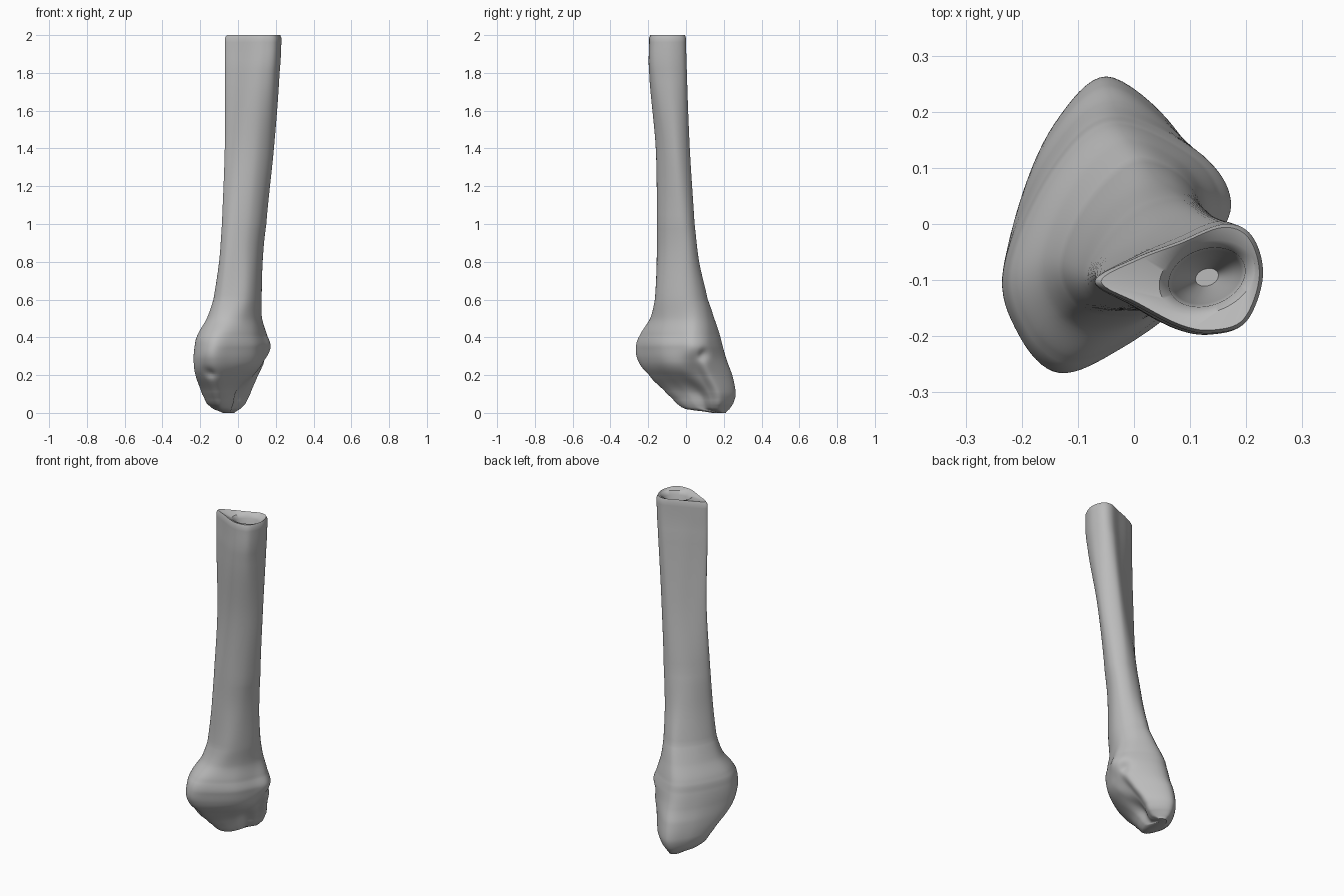
import bpy, bmesh, math
from mathutils import Vector

if "Cube" in bpy.data.objects:
    bpy.data.objects.remove(bpy.data.objects["Cube"])

AROUND = 80

# Height, then left, right, front and back limits (hundredths of a unit)
LIMITS = [
    (0, -8, -2, 14, 21), (2, -13, 1, 0, 23), (5, -16.5, 4, -5, 25), (10, -19, 6.5, -10, 26.3),
    (20, -22.5, 10.5, -20, 24.5), (28, -23.5, 15, -25.5, 21.5), (35, -23, 17.3, -26.5, 19.5),
    (41, -21.5, 15.5, -24.5, 18), (50, -16.5, 13, -19, 15), (60, -13, 12.5, -16.5, 11.5),
    (80, -10, 13, -15.5, 7), (100, -8.5, 15, -15.5, 4.5), (140, -7, 19, -16, 2),
    (180, -7, 22, -19.5, 0.5), (198.5, -7, 23, -19.5, 0),
]

# Cross-section outlines at several heights, running left, front, right, back
OUTLINES = [
    (10, [(-19, 6), (-17, -3), (-12, -10), (-6, -7), (-2, 0), (-1, 7), (4, 12), (6, 18), (-5, 26), (-14, 18)]),
    (22, [(-22, -5), (-20, -15), (-13, -22), (-4, -18), (5, -10), (9, -2), (9, 6), (10, 13), (-4, 24), (-15, 14)]),
    (35, [(-23, -8), (-20, -20), (-13, -26), (-3, -22), (8, -14), (14, -4), (17, 4), (12, 12), (-4, 19), (-15, 10)]),
    (60, [(-13, -7), (-10, -14), (-3, -16), (4, -15), (9, -10), (12, -2), (11, 5), (6, 10), (-1, 11), (-9, 3)]),
    (90, [(-9, -9), (-6, -14), (0, -15), (6, -14), (11, -10), (14, -3), (13, 2), (8, 5), (1, 4), (-5, -1)]),
    (140, [(-7, -9), (-3, -13), (3, -16), (10, -16), (16, -12), (19, -6), (17, -1), (12, 2), (6, 0), (0, -4)]),
    (190, [(-7, -10), (0, -14), (8, -18), (14, -19), (20, -17), (23, -9), (21, -2), (16, 0), (8, -3), (0, -6)]),
]

# Small pits: centre, radius, depth
PITS = [
    (Vector((-0.15, -0.2, 0.21)), 0.03, 0.02),
    (Vector((0.14, 0.09, 0.31)), 0.03, 0.02),
]


def spline(p, q, r, s, t):
    return q + 0.5 * t * (r - p + t * (2 * p - 5 * q + 4 * r - s + t * (3 * (q - r) + s - p)))


def closed_outline(points):
    """Smooth loop through the points, fitted to a unit square."""
    n, loop = len(points), []
    for i in range(AROUND):
        k, t = divmod(i * n / AROUND, 1)
        four = [Vector(points[(int(k) + j) % n]) for j in (-1, 0, 1, 2)]
        loop.append(spline(*four, t))
    low = [min(p[a] for p in loop) for a in (0, 1)]
    high = [max(p[a] for p in loop) for a in (0, 1)]
    return [Vector([(p[a] - low[a]) / (high[a] - low[a]) for a in (0, 1)]) for p in loop]


SHAPES = [(z, closed_outline(points)) for z, points in OUTLINES]


def outline_at(z):
    z = min(max(z, SHAPES[0][0]), SHAPES[-1][0])
    last = len(SHAPES) - 1
    k = max(i for i in range(last) if SHAPES[i][0] <= z)
    t = (z - SHAPES[k][0]) / (SHAPES[k + 1][0] - SHAPES[k][0])
    near = [SHAPES[min(max(k + j, 0), last)][1] for j in (-1, 0, 1, 2)]
    return [spline(*four, t) for four in zip(*near)]


def section(row):
    z, left, right, front, back = row
    ring = []
    for p in outline_at(z):
        ring.append(Vector((left + p.x * (right - left), front + p.y * (back - front), z)) / 100)
    middle = sum(ring, Vector()) / AROUND
    for co in ring:
        for centre, radius, depth in PITS:
            pull = depth * math.exp(-((co - centre).length / radius) ** 2)
            co += (middle - co).normalized() * pull
    return ring


def bore(z, size):
    """Oval ring of the hollow centre, turned to follow the cut end."""
    ring, turn = [], math.radians(20)
    for i in range(AROUND):
        a = math.pi + 2 * math.pi * i / AROUND
        x, y = 0.07 * size * math.cos(a), 0.05 * size * math.sin(a)
        ring.append(Vector((0.13 + x * math.cos(turn) - y * math.sin(turn),
                            -0.095 + x * math.sin(turn) + y * math.cos(turn), z)))
    return ring


# Outer surface, from the lower tip to the cut end
rings = []
for i in range(len(LIMITS) - 1):
    four = [Vector(LIMITS[min(max(i + j, 0), len(LIMITS) - 1)]) for j in (-1, 0, 1, 2)]
    steps = 3 if i < 3 else 8
    for s in range(steps):
        t = s / steps
        row = spline(*four, t)
        row[0] = LIMITS[i][0] + t * (LIMITS[i + 1][0] - LIMITS[i][0])
        rings.append(section(row))
rings.append(section(LIMITS[-1]))

# Rounded rim, then the tapering hollow inside
axis = Vector((0.12, -0.1, 0))
rim = [co.lerp(axis, 0.06) for co in rings[-1]]
for co in rim:
    co.z = 2
rings += [rim, bore(1.99, 1.25), bore(1.97, 1), bore(1.88, 0.9), bore(1.75, 0.7), bore(1.6, 0.3)]

bm = bmesh.new()
loops = [[bm.verts.new(co) for co in ring] for ring in rings]
for a, b in zip(loops, loops[1:]):
    for i in range(AROUND):
        j = (i + 1) % AROUND
        bm.faces.new((a[i], a[j], b[j], b[i]))
bm.faces.new(loops[0][::-1])
bm.faces.new(loops[-1])
bmesh.ops.recalc_face_normals(bm, faces=bm.faces)
mesh = bpy.data.meshes.new("bone_shaft")
bm.to_mesh(mesh)
bm.free()
bone = bpy.data.objects.new("bone_shaft", mesh)
bpy.context.collection.objects.link(bone)

# Plain grey material
grey = bpy.data.materials.new("plain_grey")
grey.use_nodes = True
grey.diffuse_color = (0.5, 0.5, 0.5, 1)
grey.node_tree.nodes["Principled BSDF"].inputs["Base Color"].default_value = grey.diffuse_color
mesh.materials.append(grey)

bpy.ops.object.select_all(action="DESELECT")
bone.select_set(True)
bpy.context.view_layer.objects.active = bone
bpy.ops.object.shade_smooth_by_angle(angle=math.radians(40))
